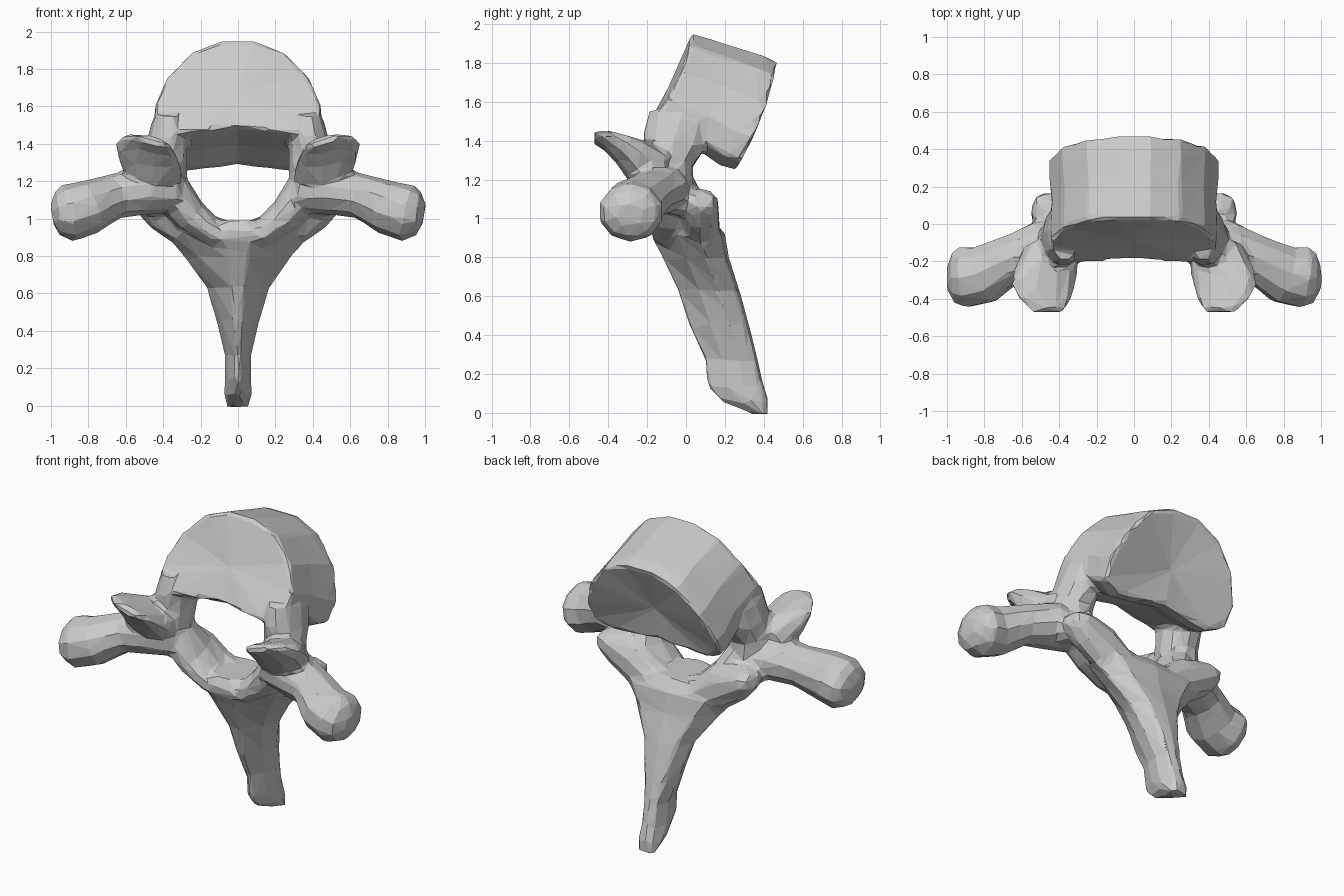
import bpy, bmesh, math
from mathutils import Vector

if "Cube" in bpy.data.objects:
    bpy.data.objects.remove(bpy.data.objects["Cube"])

bm = bmesh.new()


def skin(rings, end_push=0.0):
    """Bridge equal-length rings into a closed shell; the last cap can be dished."""
    vs = [[bm.verts.new(p) for p in r] for r in rings]
    n = len(vs[0])
    for a, b in zip(vs, vs[1:]):
        for i in range(n):
            j = (i + 1) % n
            bm.faces.new((a[i], a[j], b[j], b[i]))
    for ring, other, push in ((vs[0], vs[1], 0.0), (vs[-1], vs[-2], end_push)):
        mid = sum((v.co for v in ring), Vector()) / n
        mid2 = sum((v.co for v in other), Vector()) / n
        c = bm.verts.new(mid + (mid2 - mid).normalized() * push)
        for i in range(n):
            bm.faces.new((ring[i], ring[(i + 1) % n], c))


def limb(stations, sides=10, lean=None):
    """Mirrored pair of limbs; station = x, y, z, radius across, radius in depth."""
    for s in (1, -1):
        pts = [Vector(p[:3]) for p in stations]
        rings = []
        for k, p in enumerate(stations):
            t = (pts[min(k + 1, len(pts) - 1)] - pts[max(k - 1, 0)]).normalized()
            across = Vector(lean) if lean else t.cross(Vector((0, 1, 0)))
            across.normalize()
            depth = across.cross(t).normalized()
            ring = []
            for i in range(sides):
                a = 2 * math.pi * i / sides
                q = pts[k] + across * p[3] * math.cos(a) + depth * p[4] * math.sin(a)
                ring.append(Vector((q.x * s, q.y, q.z)))
            rings.append(ring)
        skin(rings)


# Drum-shaped body: kidney outline swept along its tilted axis
half = [(0.09, 1.0), (0.25, 0.88), (0.38, 0.61), (0.45, 0.30),
        (0.44, 0.09), (0.32, 0.0), (0.19, 0.02)]
outline = [(0, 1.0)] + half + [(0, 0.07)] + [(-x, v) for x, v in reversed(half)]


def body_ring(y0, z0, y1, z1, scale, bow):
    return [Vector((x * scale, y0 + v * (y1 - y0) + bow * math.sin(math.pi * v),
                    z0 + v * (z1 - z0))) for x, v in outline]


skin([body_ring(-0.21, 1.46, 0.03, 1.95, 0.99, 0.045),
      body_ring(-0.12, 1.42, 0.10, 1.93, 0.99, 0.04),
      body_ring(0.05, 1.36, 0.24, 1.885, 0.98, 0.03),
      body_ring(0.18, 1.27, 0.40, 1.835, 1.01, 0.03),
      body_ring(0.26, 1.25, 0.47, 1.80, 1.01, 0.03)], end_push=0.04)

# Pedicles joining the body to the arch
limb([(0.37, -0.03, 1.52, 0.09, 0.17), (0.38, -0.06, 1.40, 0.11, 0.17),
      (0.39, -0.09, 1.28, 0.12, 0.13), (0.40, -0.09, 1.12, 0.12, 0.13)])

# Arch halves around the opening
limb([(-0.04, -0.02, 0.90, 0.08, 0.15), (0.13, -0.02, 0.92, 0.08, 0.16),
      (0.26, -0.04, 1.02, 0.095, 0.16), (0.36, -0.08, 1.15, 0.11, 0.14),
      (0.42, -0.10, 1.24, 0.09, 0.11)])

# Side processes ending in rounded knobs
limb([(0.34, -0.10, 1.14, 0.11, 0.14), (0.50, -0.14, 1.15, 0.13, 0.16),
      (0.66, -0.19, 1.12, 0.12, 0.13), (0.80, -0.27, 1.06, 0.145, 0.16),
      (0.91, -0.285, 1.03, 0.155, 0.17), (0.965, -0.29, 1.025, 0.12, 0.14),
      (0.995, -0.29, 1.02, 0.06, 0.07)])

# Front joint lips: broad plates flaring forward, outer edge higher
limb([(0.44, -0.12, 1.22, 0.15, 0.12), (0.47, -0.24, 1.29, 0.18, 0.11),
      (0.485, -0.32, 1.35, 0.18, 0.07), (0.475, -0.40, 1.395, 0.15, 0.04),
      (0.455, -0.47, 1.42, 0.09, 0.025)], lean=(-1, 0, -0.3))

# Rear joint facets: broad lobes of the shield
limb([(0.04, 0.06, 0.90, 0.08, 0.10), (0.18, 0.07, 0.92, 0.11, 0.11),
      (0.31, 0.075, 1.00, 0.13, 0.10), (0.42, 0.07, 1.05, 0.11, 0.10),
      (0.49, 0.08, 1.08, 0.08, 0.09), (0.54, 0.09, 1.09, 0.04, 0.06)])

# Webs from the lobes forward to the side processes
limb([(0.43, 0.08, 1.06, 0.09, 0.07), (0.46, -0.04, 1.10, 0.09, 0.09),
      (0.48, -0.16, 1.15, 0.10, 0.11)], lean=(-1, 0, 0))

# Long spine: shield at the top, narrowing downward; z, front y, back y, half width
rings = []
for z, f, b, w in [(0.99, -0.15, 0.15, 0.25), (0.92, -0.18, 0.20, 0.40),
                   (0.80, -0.12, 0.22, 0.29), (0.63, -0.04, 0.275, 0.17),
                   (0.45, 0.02, 0.325, 0.115), (0.27, 0.10, 0.37, 0.07),
                   (0.14, 0.11, 0.40, 0.07), (0.06, 0.18, 0.425, 0.075),
                   (-0.01, 0.35, 0.425, 0.06)]:
    d = b - f
    side = [(0.18, f), (0.75, f + 0.35 * d), (1.0, f + 0.65 * d), (0.65, b - 0.05 * d)]
    rings.append([Vector((x * w, y, z)) for x, y in side] + [Vector((0, b, z))]
                 + [Vector((-x * w, y, z)) for x, y in reversed(side)])
skin(rings)

bmesh.ops.recalc_face_normals(bm, faces=bm.faces[:])
mesh = bpy.data.meshes.new("vertebra")
bm.to_mesh(mesh)
bm.free()
bone = bpy.data.objects.new("vertebra", mesh)
bpy.context.collection.objects.link(bone)

# Fuse the parts into one faceted skin
fuse = bone.modifiers.new("fuse", 'REMESH')
fuse.mode = 'VOXEL'
fuse.voxel_size = 0.018
soften = bone.modifiers.new("soften", 'SMOOTH')
soften.factor = 0.5
soften.iterations = 3
facet = bone.modifiers.new("facet", 'DECIMATE')
facet.ratio = 0.035
bpy.context.view_layer.update()
deps = bpy.context.evaluated_depsgraph_get()
fused = bpy.data.meshes.new_from_object(bone.evaluated_get(deps))
bone.modifiers.clear()
bone.data = fused

# Flat grey bone
grey = bpy.data.materials.new("bone grey")
grey.diffuse_color = (0.6, 0.6, 0.6, 1)
grey.use_nodes = True
grey.node_tree.nodes["Principled BSDF"].inputs["Base Color"].default_value = grey.diffuse_color
fused.materials.clear()
fused.materials.append(grey)
for p in fused.polygons:
    p.use_smooth = False
    p.material_index = 0
